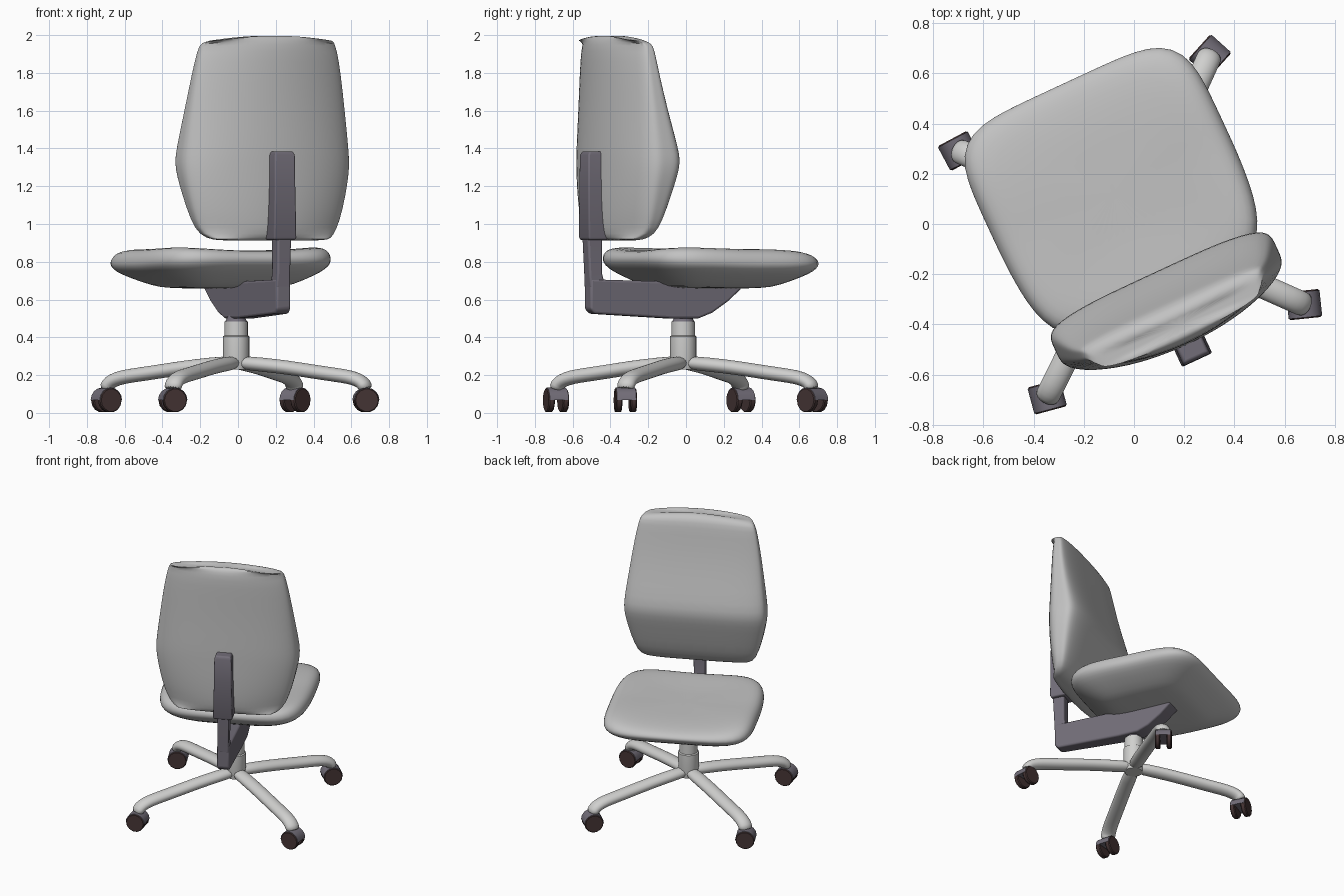
import bpy, bmesh, math
from mathutils import Matrix, Vector

if "Cube" in bpy.data.objects:
    bpy.data.objects.remove(bpy.data.objects["Cube"])


def material(name, rgb, rough):
    m = bpy.data.materials.new(name)
    m.use_nodes = True
    m.diffuse_color = (*rgb, 1)
    node = m.node_tree.nodes["Principled BSDF"]
    node.inputs["Base Color"].default_value = (*rgb, 1)
    node.inputs["Roughness"].default_value = rough
    return m


FABRIC = material("light grey fabric", (0.54, 0.54, 0.54), 0.8)
FRAME = material("pale grey frame", (0.63, 0.63, 0.62), 0.5)
PLASTIC = material("dark violet grey plastic", (0.17, 0.155, 0.19), 0.5)
RUBBER = material("dark brown rubber", (0.06, 0.035, 0.035), 0.6)

# The upper chair is swivelled on its base: local x is sideways, local y is forward
SWIVEL = Matrix.Rotation(math.radians(24.9), 4, "Z")
HUB = Matrix.Translation((-0.01, -0.015, 0))


def loft(name, rings, mat, matrix=Matrix(), subdiv=0, bevel=0, angle=40):
    """Skin a list of equal-sized point rings and cap both ends."""
    bm = bmesh.new()
    rows = [[bm.verts.new(matrix @ Vector(p)) for p in ring] for ring in rings]
    n = len(rows[0])
    for a, b in zip(rows, rows[1:]):
        for i in range(n):
            j = (i + 1) % n
            bm.faces.new((a[i], a[j], b[j], b[i]))
    bm.faces.new(rows[0])
    bm.faces.new(rows[-1])
    bmesh.ops.recalc_face_normals(bm, faces=bm.faces)
    mesh = bpy.data.meshes.new(name)
    bm.to_mesh(mesh)
    bm.free()
    mesh.materials.append(mat)
    ob = bpy.data.objects.new(name, mesh)
    bpy.context.collection.objects.link(ob)
    if bevel:
        mod = ob.modifiers.new("soft edges", "BEVEL")
        mod.width, mod.segments = bevel, 3
        mod.limit_method = "ANGLE"
    if subdiv:
        ob.modifiers.new("smooth", "SUBSURF").levels = subdiv
        ob.modifiers["smooth"].render_levels = subdiv
    bpy.ops.object.select_all(action="DESELECT")
    bpy.context.view_layer.objects.active = ob
    ob.select_set(True)
    bpy.ops.object.shade_smooth_by_angle(angle=math.radians(angle))
    return ob


def superellipse(power, count):
    """Unit rounded square as (x, y) pairs."""
    pts = []
    for i in range(count):
        t = math.tau * (i + 0.5) / count
        c, s = math.cos(t), math.sin(t)
        r = (abs(c) ** power + abs(s) ** power) ** (-1 / power)
        pts.append((r * c, r * s))
    return pts


def circle(radius, z, count=24):
    return [(radius * math.cos(math.tau * i / count),
             radius * math.sin(math.tau * i / count), z) for i in range(count)]


def box_ring(half_w, back, front, z):
    return [(-half_w, back, z), (half_w, back, z), (half_w, front, z), (-half_w, front, z)]


# Seat cushion: scaled plan outlines, raised towards the sides and falling at the front
seat_levels = [  # scale, height, is top
    (0.3, 0.658, 0), (0.5, 0.662, 0), (0.62, 0.672, 0), (0.84, 0.718, 0), (0.95, 0.748, 0),
    (0.995, 0.775, 0), (1.0, 0.797, 0.2), (0.98, 0.825, 0.5), (0.92, 0.848, 0.8),
    (0.8, 0.86, 1), (0.55, 0.86, 1), (0.25, 0.857, 1)]
seat = []
for scale, height, top in seat_levels:
    ring = []
    for x, y in superellipse(6, 40):
        x, y = x * scale, y * scale
        back = max(0, -y)
        z = height + 0.035 * top * (x * x - 0.35) - 0.03 * top * max(0, y) ** 3
        z += 0.025 * back * scale * scale
        ring.append((-0.02 + 0.515 * x * (1 - 0.1 * back * back), 0.145 + 0.482 * y, z))
    seat.append(ring)
loft("seat_cushion", seat, FABRIC, SWIVEL, subdiv=1, angle=80)

# Backrest cushion: lumbar ridge in front, curved shell behind
back_levels = [  # height, half width, front, back
    (0.912, 0.27, -0.41, -0.46), (0.916, 0.33, -0.375, -0.49), (0.94, 0.385, -0.335, -0.51),
    (1.02, 0.425, -0.295, -0.52), (1.15, 0.46, -0.255, -0.525), (1.26, 0.483, -0.22, -0.525),
    (1.33, 0.488, -0.205, -0.525), (1.4, 0.482, -0.215, -0.525), (1.6, 0.455, -0.275, -0.52),
    (1.8, 0.425, -0.32, -0.52), (1.93, 0.4, -0.34, -0.52), (1.975, 0.385, -0.355, -0.51),
    (1.995, 0.355, -0.385, -0.495), (2.0, 0.3, -0.41, -0.475)]
backrest = []
for height, width, front, rear in back_levels:
    ring = []
    for x, y in superellipse(4.5, 40):
        rear_here = rear + 0.085 * x * x * (rear < -0.5)
        v = rear_here + (front - rear_here) * (y + 1) / 2
        z = height - 0.25 * max(0, height - 1.9) * x * x
        ring.append((-0.01 + width * x, v, z))
    backrest.append(ring)
loft("backrest_cushion", backrest, FABRIC, SWIVEL, subdiv=1, angle=80)

# Support arm under the seat: side profile, wider towards the front
arm_profile = [(-0.575, 0.55), (-0.55, 0.525), (-0.1, 0.5), (0.05, 0.5), (0.13, 0.53),
               (0.22, 0.59), (0.3, 0.66), (0.28, 0.685), (-0.49, 0.705), (-0.575, 0.71)]
arm = [[(side * (0.042 + 0.025 * (y + 0.575)), y, z) for y, z in arm_profile]
       for side in (-1, 1)]
loft("support_arm", arm, PLASTIC, SWIVEL, bevel=0.012)

# Upright post and the bracket that holds the backrest
post = [box_ring(w, b, f, z) for w, b, f, z in (
    (0.042, -0.575, -0.485, 0.66), (0.038, -0.58, -0.505, 0.74), (0.04, -0.59, -0.505, 0.94))]
loft("backrest_post", post, PLASTIC, SWIVEL, bevel=0.01)
bracket = [box_ring(w, b, f, z) for w, b, f, z in (
    (0.062, -0.59, -0.485, 0.915), (0.066, -0.597, -0.485, 0.93),
    (0.06, -0.597, -0.5, 1.2), (0.058, -0.595, -0.51, 1.365), (0.05, -0.585, -0.51, 1.385))]
loft("backrest_bracket", bracket, PLASTIC, SWIVEL, bevel=0.008)

# Gas column and pivot cone
column = [circle(r, z) for r, z in (
    (0.06, 0.23), (0.07, 0.3), (0.07, 0.405), (0.062, 0.41), (0.062, 0.485))]
loft("gas_column", column, FRAME, HUB)
loft("pivot_cone", [circle(0.06, 0.48), circle(0.045, 0.51), circle(0.006, 0.57)], PLASTIC, HUB)

# Four base legs, each swept along a drooping path, with a twin-wheel caster
leg_path = [(0.0, 0.268), (0.15, 0.256), (0.3, 0.24), (0.45, 0.218), (0.57, 0.202),
            (0.66, 0.19), (0.715, 0.172), (0.745, 0.15), (0.752, 0.122)]
caster_turn = {-24: 96, 65.5: -42, 156: -62, 243.5: 105}
HOOD = [(0.067 * math.cos(math.pi * i / 8), 0.067 + 0.067 * math.sin(math.pi * i / 8))
        for i in range(9)]

for number, (angle, axle) in enumerate(caster_turn.items(), 1):
    turn = HUB @ Matrix.Rotation(math.radians(angle), 4, "Z")
    rings = []
    for i, (r, z) in enumerate(leg_path):
        r0, z0 = leg_path[max(0, i - 1)]
        r1, z1 = leg_path[min(len(leg_path) - 1, i + 1)]
        normal = Vector((z0 - z1, 0, r1 - r0)).normalized()
        ring = []
        for k in range(16):
            t = math.tau * k / 16
            across = 0.05 * math.cos(t)
            ring.append(Vector((r, across, z)) + normal * 0.038 * math.sin(t))
        rings.append(ring)
    loft(f"base_leg_{number}", rings, FRAME, turn, subdiv=1, angle=50)

    # Caster: arched hood across the axle, wheels on both sides
    spot = turn @ Vector((0.752, 0, 0))
    frame = Matrix.Translation(spot) @ Matrix.Rotation(math.radians(axle), 4, "Z")
    hood = [[(side * 0.051, y, z) for y, z in HOOD] for side in (-1, 1)]
    loft(f"caster_hood_{number}", hood, PLASTIC, frame, angle=30)
    for side, label in ((-1, "a"), (1, "b")):
        wheel = [[(side * x, p, q + 0.067) for p, q, _ in circle(r, 0, 14)]
                 for x, r in ((0.022, 0.06), (0.028, 0.065), (0.05, 0.065), (0.056, 0.06))]
        loft(f"caster_wheel_{number}{label}", wheel, RUBBER, frame, angle=30)
